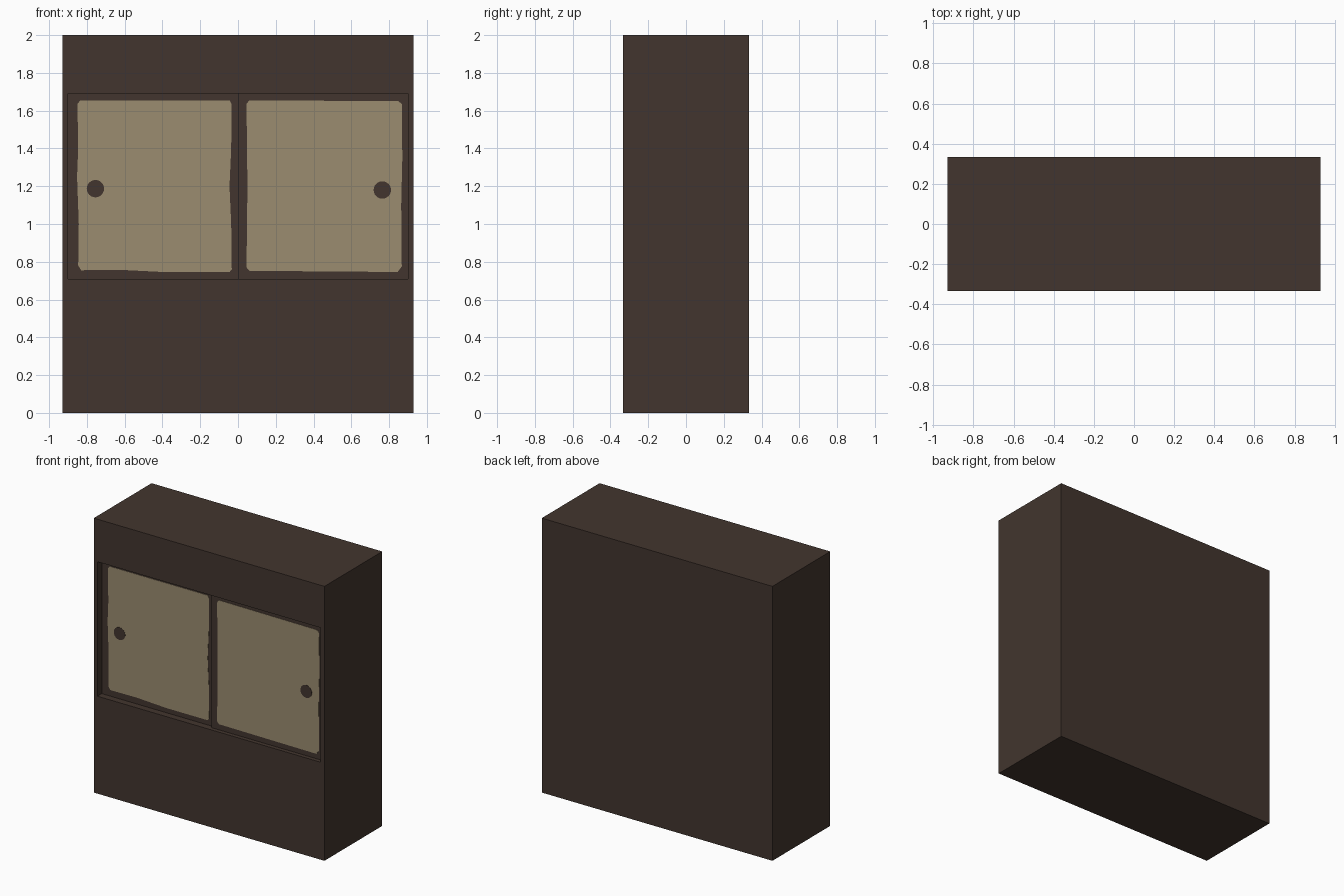
import bpy, bmesh, math
from mathutils import Vector

if "Cube" in bpy.data.objects:
    bpy.data.objects.remove(bpy.data.objects["Cube"])


def material(name, rgb):
    m = bpy.data.materials.new(name)
    m.diffuse_color = (*rgb, 1)
    m.use_nodes = True
    m.node_tree.nodes["Principled BSDF"].inputs["Base Color"].default_value = m.diffuse_color
    return m


BROWN = material("dark_brown_wood", (0.0545, 0.0360, 0.0275))
PAPER = material("tan_paper", (0.328, 0.262, 0.162))
FRONT = -0.333


def prism(name, pts, vec, mat):
    """Extrude a flat outline of 3D points along vec into a closed solid."""
    bm = bmesh.new()
    face = bm.faces.new([bm.verts.new(p) for p in pts])
    ext = bmesh.ops.extrude_face_region(bm, geom=[face], use_keep_orig=True)
    bmesh.ops.translate(bm, vec=Vector(vec),
                        verts=[v for v in ext["geom"] if isinstance(v, bmesh.types.BMVert)])
    bmesh.ops.recalc_face_normals(bm, faces=bm.faces[:])
    me = bpy.data.meshes.new(name)
    bm.to_mesh(me)
    bm.free()
    ob = bpy.data.objects.new(name, me)
    me.materials.append(mat)
    bpy.context.collection.objects.link(ob)
    return ob


# cabinet body
y = -FRONT
body = prism("cabinet_body", [(-.93, -y, 0), (.93, -y, 0), (.93, y, 0), (-.93, y, 0)],
             (0, 0, 2), BROWN)

# stepped recess: left sliding door sits behind the right one
L, R = FRONT + 0.05, FRONT + 0.03
plan = [(-.9, FRONT - .1), (.9, FRONT - .1), (.9, R), (0, R), (0, L), (-.9, L)]
cutter = prism("recess_cutter", [(px, py, .71) for px, py in plan], (0, 0, .98), BROWN)
cutter.hide_render = True
mod = body.modifiers.new("recess", "BOOLEAN")
mod.object = cutter
mod.operation = "DIFFERENCE"
mod.solver = "EXACT"
bpy.context.view_layer.objects.active = body
bpy.ops.object.modifier_apply(modifier=mod.name)
bpy.data.objects.remove(cutter)

# paper panels with slightly worn, soft-cornered edges
left_outline = [(-.83, .755), (-.62, .757), (-.38, .745), (-.045, .745), (-.033, .76),
                (-.036, 1.0), (-.045, 1.2), (-.036, 1.4), (-.034, 1.635), (-.045, 1.655),
                (-.835, 1.655), (-.85, 1.635), (-.846, 1.4), (-.852, 1.25), (-.843, 1.0),
                (-.846, .78)]
right_outline = [(.06, .752), (.845, .746), (.867, .775), (.864, 1.1), (.87, 1.35),
                 (.867, 1.635), (.85, 1.65), (.06, 1.655), (.045, 1.635), (.05, 1.2),
                 (.045, .77)]

for side, outline, depth, knob in (("left", left_outline, L, (-.755, 1.187)),
                                   ("right", right_outline, R, (.764, 1.18))):
    prism(side + "_door_paper", [(px, depth, pz) for px, pz in outline], (0, -.002, 0), PAPER)
    # round finger pull
    ring = [(knob[0] + .046 * math.cos(a), depth - .001, knob[1] + .046 * math.sin(a))
            for a in (i * math.tau / 24 for i in range(24))]
    prism(side + "_finger_pull", ring, (0, -.003, 0), BROWN)
